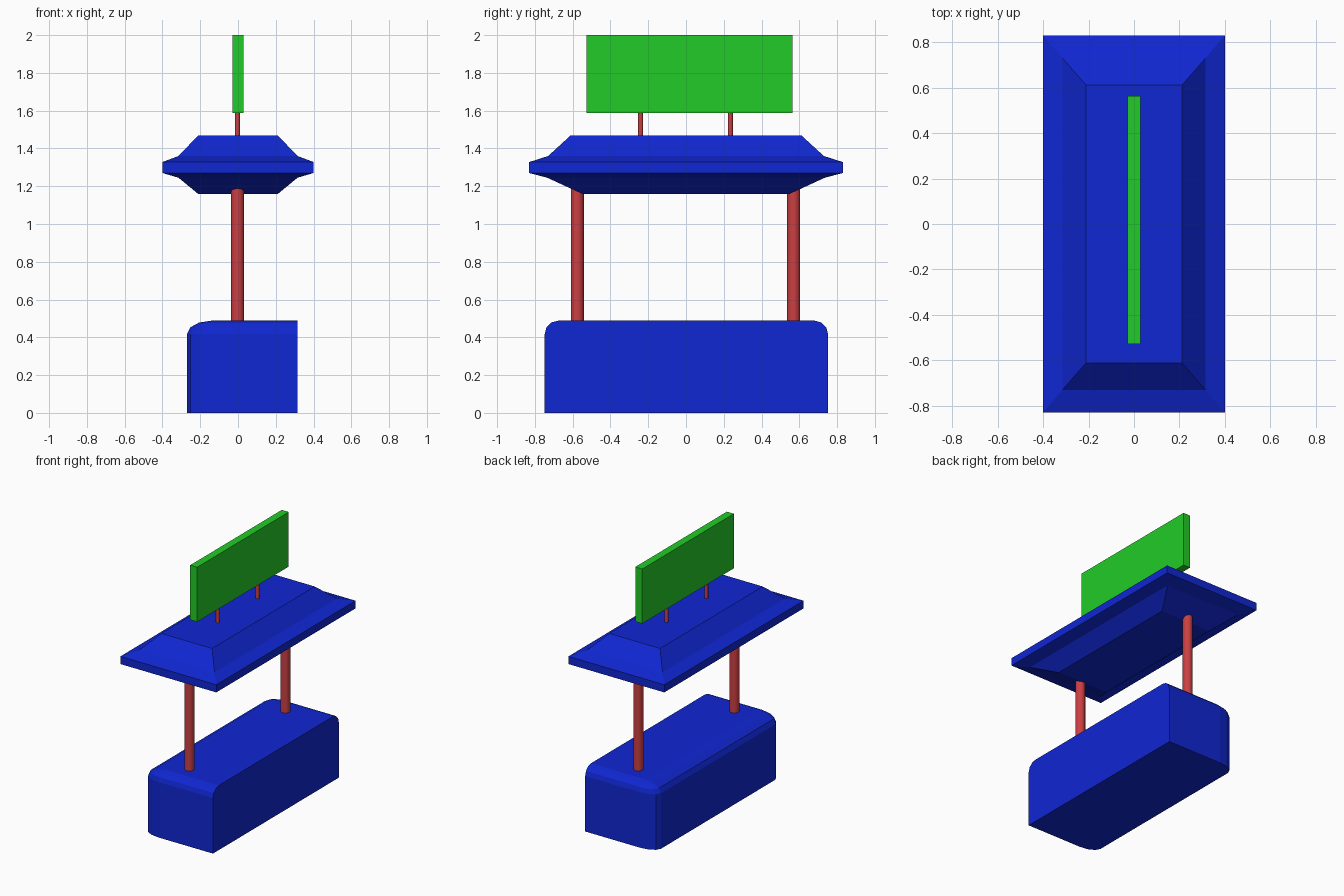
import bpy, bmesh, math
from mathutils import Matrix, Vector

if "Cube" in bpy.data.objects:
    bpy.data.objects.remove(bpy.data.objects["Cube"])


def material(name, color):
    m = bpy.data.materials.new(name)
    m.diffuse_color = (*color, 1)
    m.use_nodes = True
    m.node_tree.nodes["Principled BSDF"].inputs["Base Color"].default_value = m.diffuse_color
    return m


BLUE = material("blue_paint", (0.005, 0.02, 0.65))
RED = material("red_paint", (0.6, 0.05, 0.055))
GREEN = material("green_paint", (0.016, 0.6, 0.02))


def add_object(name, bm, mat):
    bmesh.ops.recalc_face_normals(bm, faces=bm.faces)
    mesh = bpy.data.meshes.new(name)
    bm.to_mesh(mesh)
    bm.free()
    mesh.materials.append(mat)
    ob = bpy.data.objects.new(name, mesh)
    bpy.context.collection.objects.link(ob)
    return ob


def box(lo, hi):
    bm = bmesh.new()
    lo, hi = Vector(lo), Vector(hi)
    bmesh.ops.create_cube(bm, size=1, matrix=Matrix.Translation((lo + hi) / 2)
                          @ Matrix.Diagonal((*(hi - lo), 1)))
    return bm


def post(name, y, radius, z0, z1):
    bpy.ops.mesh.primitive_cylinder_add(vertices=20, radius=radius, depth=z1 - z0,
                                        location=(-0.002, y, (z0 + z1) / 2))
    ob = bpy.context.object
    ob.name = name
    ob.data.materials.append(RED)
    bpy.ops.object.shade_smooth_by_angle(angle=math.radians(40))


# Base: rounded everywhere but the underside and the flat right face;
# bevelled while squashed in x, so the rounding stretches along x
STRETCH = 1.85
X0, X1 = -0.27 / STRETCH, 0.315 / STRETCH
bm = box((X0, -0.748, 0), (X1, 0.752, 0.488))
edges = [e for e in bm.edges
         if not all(v.co.x > 0 for v in e.verts)
         and not all(v.co.z < 0.01 for v in e.verts)]
bmesh.ops.bevel(bm, geom=edges, offset=0.07, segments=3, profile=0.5,
                affect='EDGES')
bmesh.ops.scale(bm, vec=(STRETCH, 1, 1), verts=bm.verts)
add_object("base", bm, BLUE)

# Roof: stacked rectangles (half width, half length, height)
rings = [(0.212, 0.55, 1.16), (0.315, 0.735, 1.245), (0.40, 0.83, 1.27),
         (0.40, 0.83, 1.328), (0.315, 0.73, 1.36), (0.212, 0.612, 1.468)]
bm = bmesh.new()
loops = [[bm.verts.new((sx * w, sy * l, z))
          for sx, sy in ((-1, -1), (1, -1), (1, 1), (-1, 1))]
         for w, l, z in rings]
bm.faces.new(loops[0])
bm.faces.new(loops[-1])
for a, b in zip(loops, loops[1:]):
    for i in range(4):
        j = (i + 1) % 4
        bm.faces.new((a[i], a[j], b[j], b[i]))
add_object("roof", bm, BLUE)

# Main posts and sign posts
for side, y_main, y_sign in (("front", -0.575, -0.24), ("back", 0.57, 0.235)):
    post(side + "_post", y_main, 0.034, 0.47, 1.22)
    post(side + "_sign_post", y_sign, 0.013, 1.45, 1.60)

# Sign board
add_object("sign_board", box((-0.029, -0.528, 1.588), (0.029, 0.563, 2.0)), GREEN)
